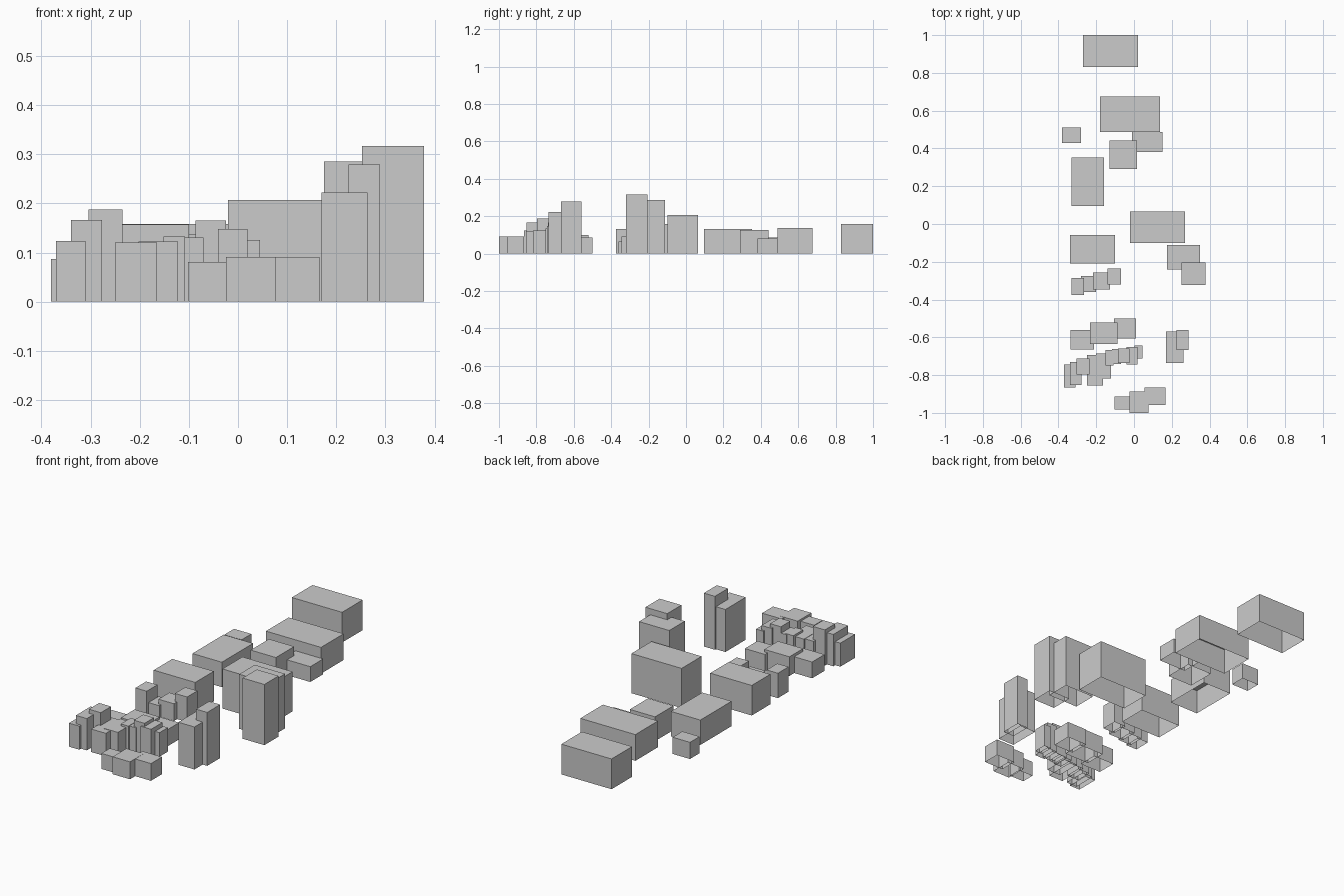
import bpy, bmesh
from mathutils import Matrix, Vector


def block(name, x0, x1, y0, y1, h):
    """Simple building mass standing on the ground, open underneath."""
    bm = bmesh.new()
    bmesh.ops.create_cube(bm, size=1)
    floor = [f for f in bm.faces if f.normal.z < -0.5]
    bmesh.ops.delete(bm, geom=floor, context='FACES_ONLY')
    centre = Vector(((x0 + x1) / 2, (y0 + y1) / 2, h / 2))
    size = Matrix.Diagonal((x1 - x0, y1 - y0, h, 1))
    bmesh.ops.transform(bm, matrix=Matrix.Translation(centre) @ size, verts=bm.verts)
    mesh = bpy.data.meshes.new(name)
    bm.to_mesh(mesh)
    bm.free()
    obj = bpy.data.objects.new(name, mesh)
    bpy.context.collection.objects.link(obj)


def street(name, rows):
    for i, row in enumerate(rows, 1):
        block(f"{name}_{i}", *row)


# Each row: x min, x max, y min, y max, height
# Large blocks at the back and middle
street("large_block", [
    (-0.27, 0.02, 0.83, 1.0, 0.158),
    (-0.18, 0.138, 0.488, 0.675, 0.137),
    (-0.33, -0.16, 0.095, 0.353, 0.13),
    (-0.02, 0.27, -0.10, 0.065, 0.207),
    (-0.34, -0.10, -0.21, -0.057, 0.157),
])

# Small blocks beside the large ones
street("side_block", [
    (-0.01, 0.15, 0.382, 0.488, 0.08),
    (-0.13, 0.016, 0.29, 0.441, 0.127),
    (-0.38, -0.28, 0.43, 0.51, 0.087),
])

# Towers on the right
street("tower", [
    (0.175, 0.35, -0.24, -0.112, 0.285),
    (0.252, 0.378, -0.322, -0.205, 0.317),
    (0.17, 0.263, -0.735, -0.568, 0.222),
    (0.225, 0.289, -0.667, -0.56, 0.279),
])

# Stepped row of small houses
street("row_house", [
    (-0.33, -0.265, -0.375, -0.287, 0.13),
    (-0.28, -0.202, -0.36, -0.276, 0.065),
    (-0.218, -0.128, -0.346, -0.256, 0.09),
    (-0.14, -0.07, -0.32, -0.235, 0.131),
])

# Low staggered terrace
street("terrace", [
    (-0.335, -0.212, -0.665, -0.562, 0.085),
    (-0.232, -0.087, -0.635, -0.522, 0.10),
    (-0.106, 0.01, -0.605, -0.50, 0.087),
])

# Dense curved street of narrow houses
street("narrow_house", [
    (-0.37, -0.31, -0.866, -0.745, 0.123),
    (-0.34, -0.277, -0.852, -0.73, 0.166),
    (-0.304, -0.235, -0.797, -0.712, 0.187),
    (-0.25, -0.165, -0.855, -0.694, 0.12),
    (-0.202, -0.122, -0.817, -0.685, 0.122),
    (-0.152, -0.108, -0.75, -0.668, 0.133),
    (-0.117, -0.07, -0.742, -0.662, 0.131),
    (-0.086, -0.024, -0.737, -0.66, 0.165),
    (-0.041, 0.019, -0.744, -0.65, 0.148),
    (0.003, 0.045, -0.712, -0.642, 0.125),
])

# Low houses at the front edge
street("front_house", [
    (-0.102, -0.017, -0.982, -0.912, 0.081),
    (-0.024, 0.076, -1.0, -0.887, 0.091),
    (0.055, 0.167, -0.957, -0.866, 0.09),
])
